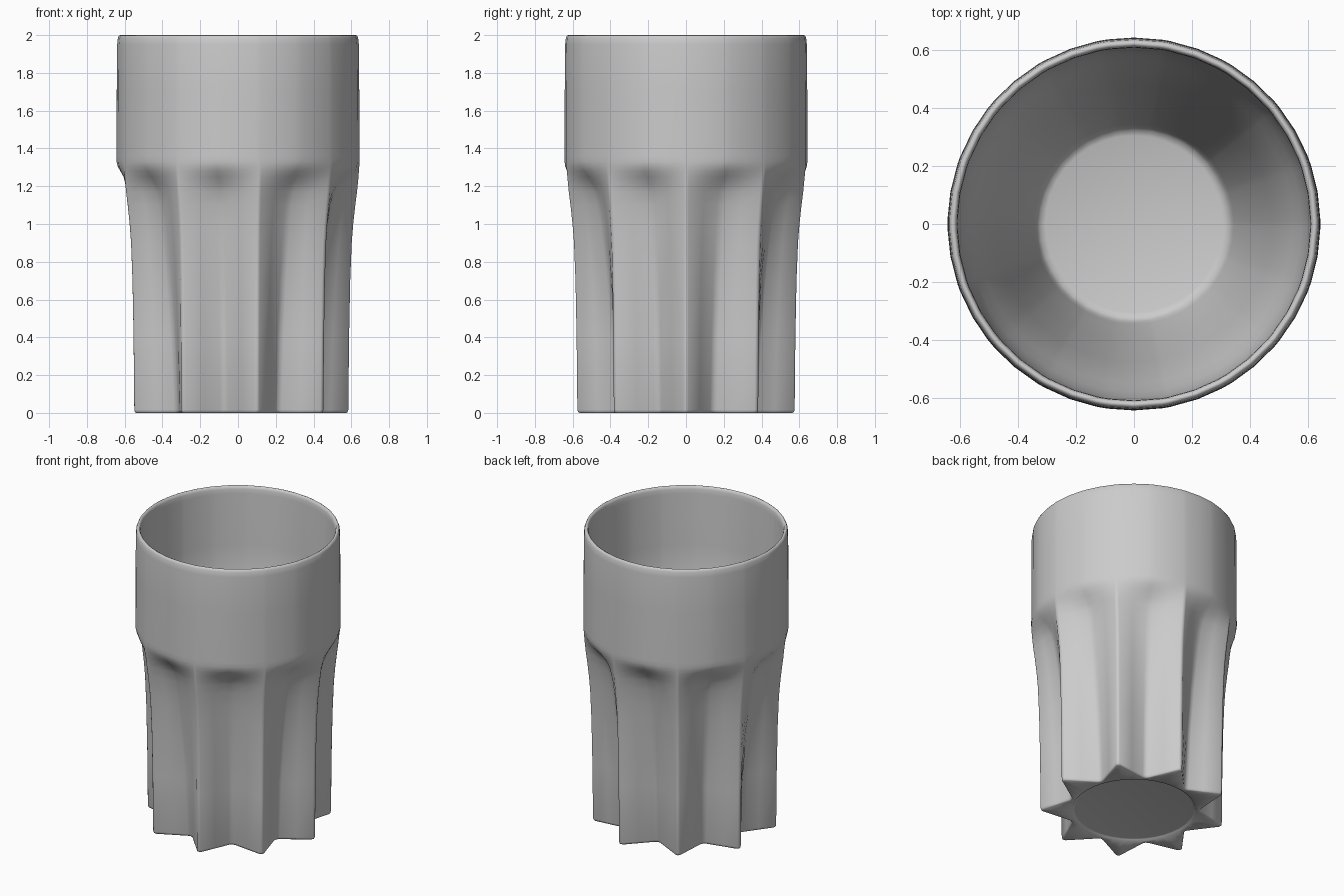
import bpy, bmesh
from math import cos, sin, pi, radians
from mathutils import Vector

if "Cube" in bpy.data.objects:
    bpy.data.objects.remove(bpy.data.objects["Cube"])

POINTS = 9
TIP = .06   # half width of the blunt ridge, as a share of half a flute
# column positions inside one flute: 0 = ridge, 1 = groove, 2 = next ridge
STEPS = [0, TIP, .5, .9, 1, 1.1, 1.5, 2 - TIP]


def polar(r, a, z):
    return Vector((r * cos(a), r * sin(a), z))


def ring(bm, z, ridge, groove=None, roundness=1.0):
    """One horizontal loop, blended from a blunt straight-sided star to a circle."""
    groove = ridge if groove is None else groove
    half = pi / POINTS
    verts = []
    for k in range(POINTS):
        for u in STEPS:
            base = (2 * k if u <= 1 else 2 * k + 2) * half
            side = half if u <= 1 else -half
            t = u if u <= 1 else 2 - u
            s = max(0, (t - TIP) / (1 - TIP))
            tip = polar(ridge - .004, base + side * min(t, TIP), z)
            if t == 0:
                tip = polar(ridge, base, z)
            star = tip.lerp(polar(groove, base + side, z), s)
            if t == 1:   # soften the groove line
                star = polar(groove + .008, base + side, z)
            circle = polar(ridge + (groove - ridge) * t, base + side * t, z)
            verts.append(bm.verts.new(star.lerp(circle, roundness)))
    return verts


# underside, fluted body, plain band, rim, then the tapering inside
levels = [
    (.012, .37), (.01, .38), (0, .388),
    (0, .572, .402, 0), (.004, .58, .408, 0), (.016, .584, .412, 0),
    (.4, .588, .436, 0), (.7, .594, .464, 0), (.9, .602, .49, 0),
    (1.0, .61, .504, .03), (1.1, .621, .522, .12), (1.17, .63, .543, .25),
    (1.21, .634, .565, .42), (1.25, .638, .598, .68), (1.28, .64, .622, .87),
    (1.305, .642, .637, .97), (1.33, .643), (1.36, .643), (1.7, .642),
    (1.95, .64), (1.985, .636),
    (1.997, .63), (2.0, .623), (1.996, .615), (1.98, .61), (1.95, .608),
    (1.6, .604), (1.45, .597), (1.35, .578), (1.25, .549), (1.1, .51),
    (.9, .475), (.5, .41),
    (.16, .345), (.125, .336), (.108, .325), (.1, .305),
]

bm = bmesh.new()
loops = [ring(bm, *lv) for lv in levels]
n = len(loops[0])
for lo, hi in zip(loops, loops[1:]):
    for i in range(n):
        j = (i + 1) % n
        bm.faces.new((lo[i], lo[j], hi[j], hi[i]))
bm.faces.new(loops[0][::-1])   # underside disc
bm.faces.new(loops[-1])        # inner floor
bmesh.ops.recalc_face_normals(bm, faces=bm.faces)

mesh = bpy.data.meshes.new("fluted_tumbler")
bm.to_mesh(mesh)
bm.free()
cup = bpy.data.objects.new("fluted_tumbler", mesh)
bpy.context.collection.objects.link(cup)
bpy.context.view_layer.objects.active = cup
cup.select_set(True)
bpy.ops.object.shade_smooth_by_angle(angle=radians(60))
